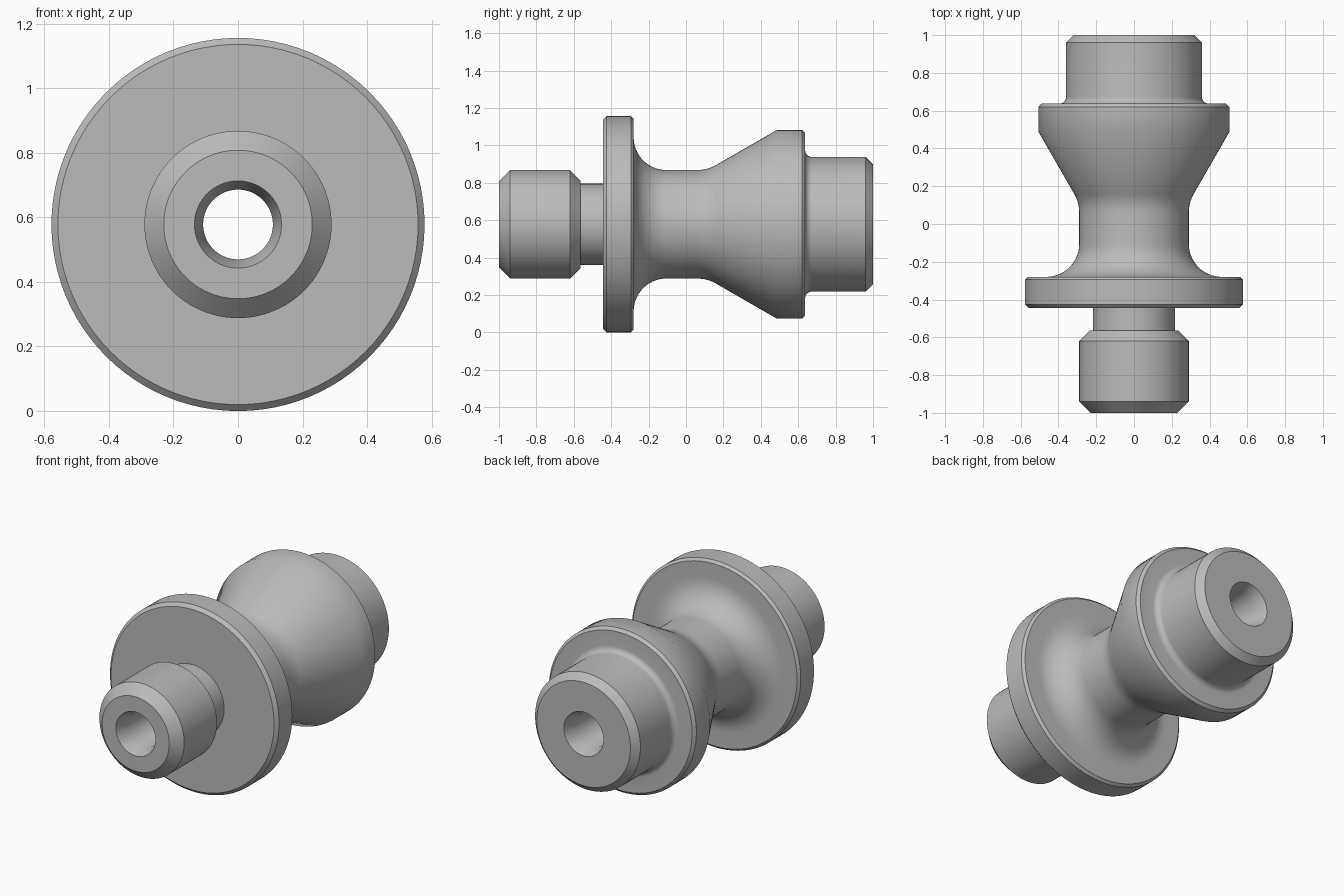
import bpy, bmesh
from math import radians, cos, sin, tau
from mathutils import Vector

cube = bpy.data.objects.get("Cube")
if cube:
    bpy.data.objects.remove(cube, do_unlink=True)

AXIS_Z = 0.578
SEGMENTS = 96


def arc(y, r, radius, start, end, steps=10):
    """Points of a fillet centred at (y, r) in the profile plane."""
    angles = [radians(start + (end - start) * i / steps) for i in range(steps + 1)]
    return [(y + radius * cos(a), r + radius * sin(a)) for a in angles]


def lathe(name, profile, material):
    """Spin a closed (y, radius) profile around the long axis."""
    bm = bmesh.new()
    verts = [bm.verts.new((0, y, AXIS_Z + r)) for y, r in profile]
    edges = [bm.edges.new((a, b)) for a, b in zip(verts, verts[1:] + verts[:1])]
    bmesh.ops.spin(bm, geom=verts + edges, cent=Vector((0, 0, AXIS_Z)),
                   axis=Vector((0, 1, 0)), angle=tau, steps=SEGMENTS)
    bmesh.ops.remove_doubles(bm, verts=bm.verts, dist=0.0001)
    bmesh.ops.recalc_face_normals(bm, faces=bm.faces)
    mesh = bpy.data.meshes.new(name)
    bm.to_mesh(mesh)
    bm.free()
    mesh.materials.append(material)
    obj = bpy.data.objects.new(name, mesh)
    bpy.context.collection.objects.link(obj)
    bpy.ops.object.select_all(action='DESELECT')
    obj.select_set(True)
    bpy.context.view_layer.objects.active = obj
    bpy.ops.object.shade_smooth_by_angle(angle=radians(35))
    return obj


# Plain metal
grey = bpy.data.materials.new("grey_metal")
grey.use_nodes = True
color = (0.5, 0.5, 0.5, 1)
grey.diffuse_color = color
grey.node_tree.nodes["Principled BSDF"].inputs["Base Color"].default_value = color

# Chamfered front stub and undercut neck
front_stub = [(-1, 0.135), (-1, 0.23), (-0.94, 0.29), (-0.62, 0.29),
              (-0.565, 0.235), (-0.565, 0.217), (-0.445, 0.217)]
# Wide flange, filleted into the waist
flange = [(-0.445, 0.558), (-0.425, 0.578), (-0.295, 0.578), (-0.28, 0.563)]
flange += arc(-0.105, 0.465, 0.175, 180, 270, 14)
# Waist flaring into the conical shoulder
shoulder = arc(0.06, 0.49, 0.2, 270, 300, 6)
shoulder += [(0.487, 0.505), (0.62, 0.505), (0.637, 0.488)]
# Rear stub
rear_stub = arc(0.672, 0.395, 0.035, 180, 270, 6)
rear_stub += [(0.96, 0.36), (1, 0.32), (1, 0.135)]
# Through bore with tapered mouths
bore = [(0.92, 0.108), (-0.92, 0.108)]

lathe("turned_spool", front_stub + flange + shoulder + rear_stub + bore, grey)
